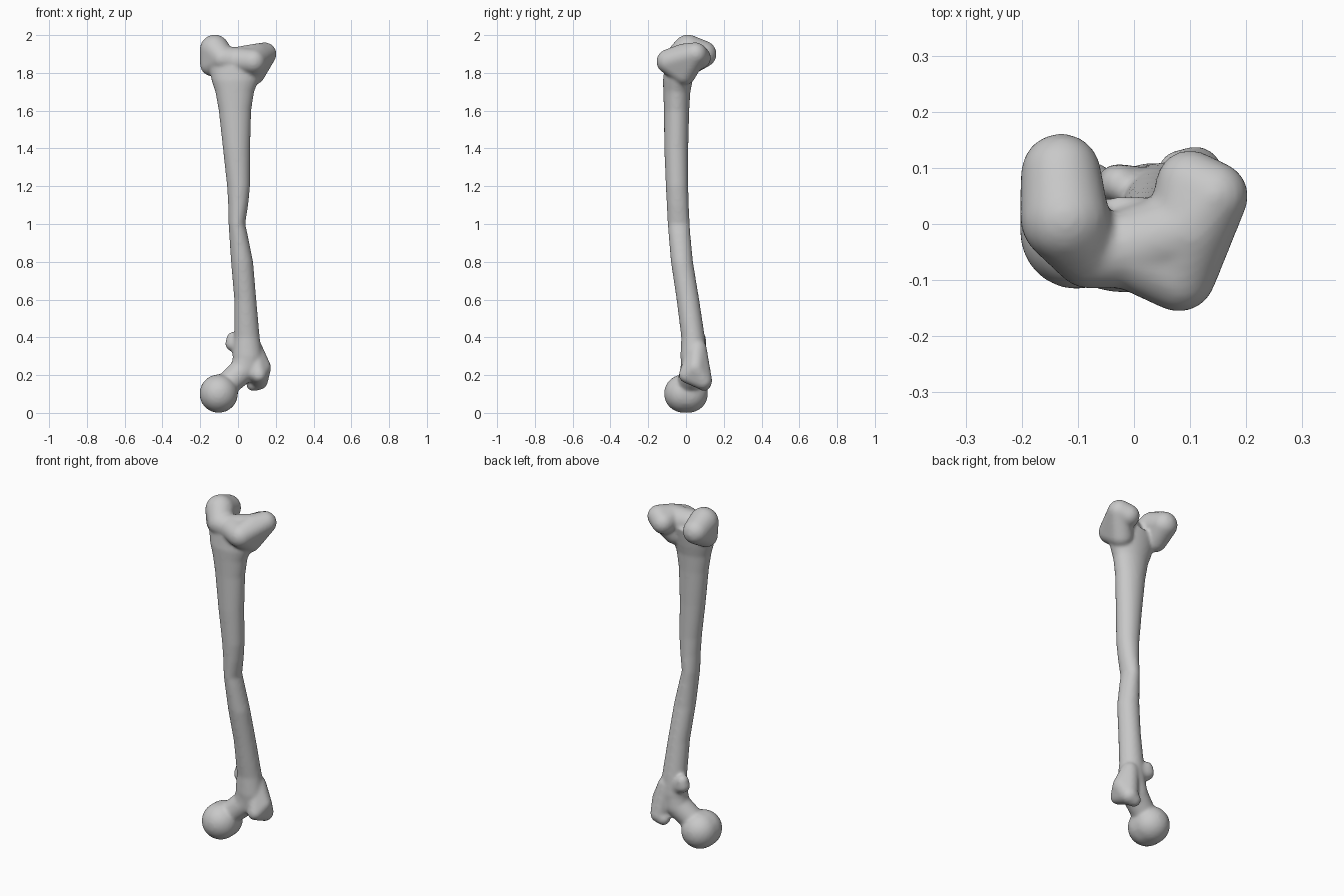
import bpy, bmesh
from math import sin, cos, pi
from mathutils import Vector

cube = bpy.data.objects.get("Cube")
if cube:
    bpy.data.objects.remove(cube, do_unlink=True)

CM = 0.01        # all measurements below are hundredths of a unit
SIDES = 40

# One grey bone material
bone_grey = bpy.data.materials.new("bone grey")
bone_grey.use_nodes = True
colour = (0.58, 0.58, 0.58, 1)
bone_grey.diffuse_color = colour
bone_grey.node_tree.nodes["Principled BSDF"].inputs["Base Color"].default_value = colour

# Unit sphere points shared by every knob
template = bmesh.new()
bmesh.ops.create_icosphere(template, subdivisions=3, radius=1)
sphere_points = [v.co.copy() for v in template.verts]
template.free()

bm = bmesh.new()


def knob(*balls):
    """Closed skin stretched tightly around balls given as (x, y, z, radius)."""
    verts = [bm.verts.new((Vector(b[:3]) + p * b[3]) * CM)
             for b in balls for p in sphere_points]
    bmesh.ops.convex_hull(bm, input=verts)
    loose = [v for v in verts if not v.link_faces]
    bmesh.ops.delete(bm, geom=loose, context='VERTS')


def chain(*balls):
    """Knobs joined one after the other, so the run may bend."""
    for pair in zip(balls, balls[1:]):
        knob(*pair)


def loft(rows):
    """Tube of oval rings from (z, left, right, front, back) limits."""
    rings = []
    for z, x0, x1, y0, y1 in rows:
        ring = []
        for i in range(SIDES):
            a = 2 * pi * i / SIDES
            x = (x0 + x1) / 2 + (x1 - x0) / 2 * cos(a)
            y = (y0 + y1) / 2 + (y1 - y0) / 2 * sin(a)
            ring.append(bm.verts.new(Vector((x, y, z)) * CM))
        rings.append(ring)
    for low, high in zip(rings, rings[1:]):
        for i in range(SIDES):
            j = (i + 1) % SIDES
            bm.faces.new((low[i], low[j], high[j], high[i]))
    bm.faces.new(rings[0][::-1])
    bm.faces.new(rings[-1])


# Shaft, flared at both ends with a kink at mid height
loft([
    (20, 0, 12, -2, 10),
    (30, -3, 13, -3, 11),
    (40, -2, 11.5, -2.5, 10),
    (60, -2, 9.7, -5, 7),
    (80, -3.7, 8, -8, 3.7),
    (95, -4.7, 5, -9.3, 2.3),
    (100, -5, 3.8, -9.7, 2),
    (110, -5.2, 5.4, -10.2, 1.5),
    (120, -5.8, 6.4, -10.7, 1.2),
    (140, -8, 6.4, -11.5, 1.2),
    (160, -10.2, 7, -11.7, 1.7),
    (170, -12, 8.5, -12, 2.3),
    (176, -14, 11, -12.2, 3.5),
    (186, -16, 14, -11, 5),
])

# Inner condyle: tall rounded runner from front to back
inner_top = (-12.3, 1, 192.3, 8)
inner_back = (-13, 9, 190, 7.2)
inner_front = (-8, -5, 187.5, 6.6)
inner_side = (-13.8, 1, 184.5, 6.3)
knob(inner_top, inner_back, inner_side)
knob(inner_top, inner_front, inner_side)

# Outer condyle: broad flat wedge pointing forwards
outer_front = (8, -9, 186, 6.7)
outer_mid = (10, -1, 188, 7.6)
outer_edge = (14.2, 5, 190, 6.2)
outer_back = (10, 7, 188, 6.2)
outer_root = (8, -1, 180, 6.5)
knob(outer_front, outer_mid, outer_edge, outer_back)
knob(outer_front, outer_mid, outer_edge, outer_root)

# Groove between the condyles
trochlea = (-1, -4.3, 186.5, 7.2)
chain(inner_front, trochlea, outer_front)
knob(trochlea, outer_mid)

# Ball head and slanted neck
knob((-10.2, -1.5, 10.2, 10.2), (-10.2, 1.5, 10.2, 10.2))
chain((-8, 1, 13, 6.3), (3, 4, 23, 7), (5, 4, 34, 6.5))

# Large trochanter with a hooked lower end
crest_top = (8, 6, 34, 5)
crest_side = (13, 5, 24, 4.6)
crest_front = (11, 0.3, 20, 4.2)
crest_back = (11, 9, 17, 4.9)
knob(crest_top, crest_side, crest_front)
knob(crest_top, crest_side, crest_back)
knob(crest_side, crest_front, crest_back)
knob(crest_back, (8, 9.5, 15.2, 3.7))

# Small trochanter on the back inner edge
knob((-2.7, 7.2, 39.5, 3.4), (-3, 7, 36.5, 3.8), (3, 5, 34, 5))

bmesh.ops.recalc_face_normals(bm, faces=bm.faces)
mesh = bpy.data.meshes.new("leg_bone")
bm.to_mesh(mesh)
bm.free()
mesh.materials.append(bone_grey)
leg_bone = bpy.data.objects.new("leg_bone", mesh)
bpy.context.collection.objects.link(leg_bone)

# Fuse the parts into one soft skin
fuse = leg_bone.modifiers.new("fuse", 'REMESH')
fuse.mode = 'VOXEL'
fuse.voxel_size = 0.008
fuse.use_smooth_shade = True
soften = leg_bone.modifiers.new("soften", 'SMOOTH')
soften.factor = 0.5
soften.iterations = 12
